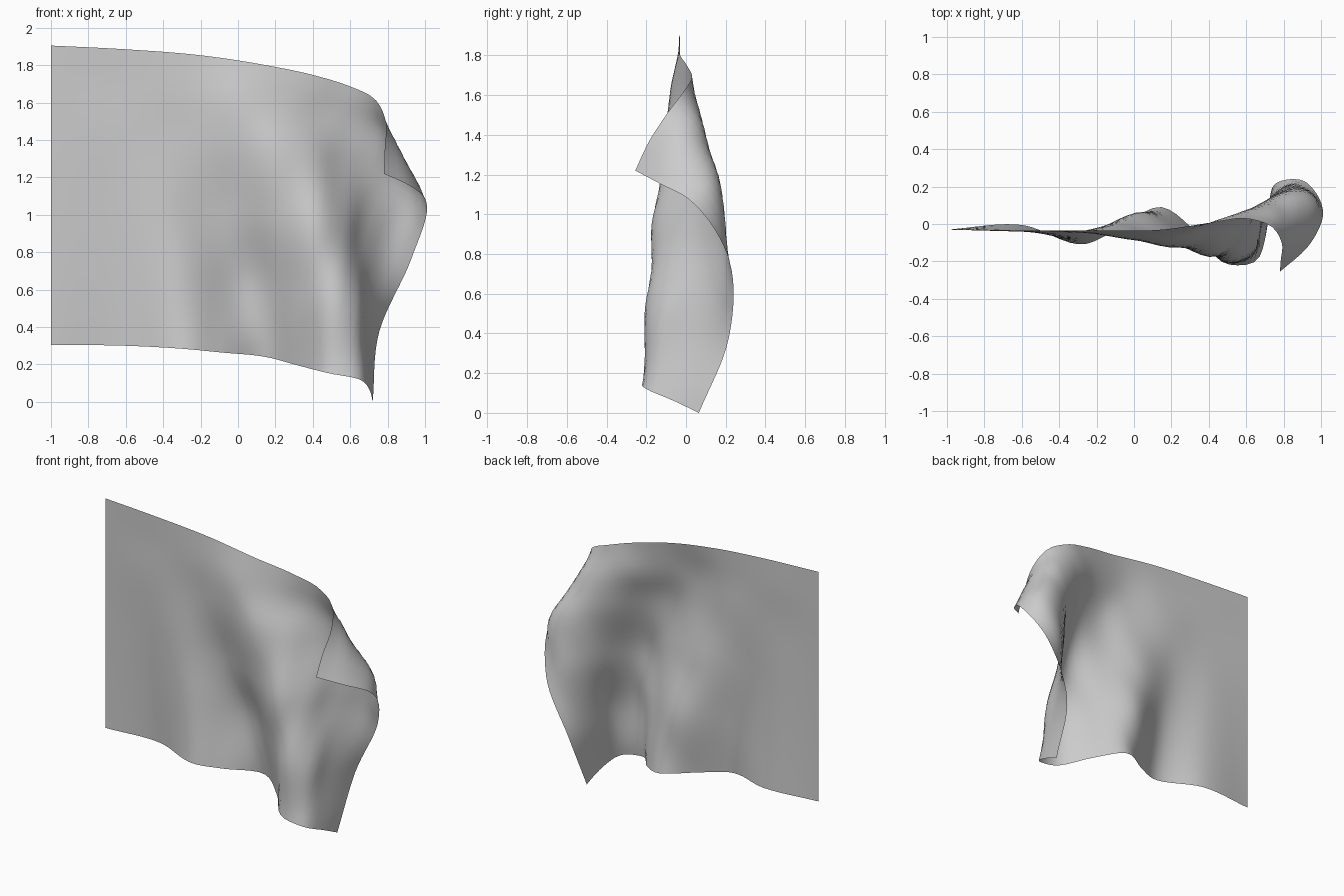
import bpy
import bmesh
from mathutils import Vector

COLUMNS, ROWS = 48, 32

default_cube = bpy.data.objects.get("Cube")
if default_cube:
    bpy.data.objects.remove(default_cube, do_unlink=True)


def spline_point(points, knots, t):
    """Smooth curve that passes each point at its knot value."""
    last = len(points) - 1
    index = max(i for i in range(last) if knots[i] <= t)

    def slope(i):
        if i in (0, last):
            a, b = (0, 1) if i == 0 else (last - 1, last)
            return (points[b] - points[a]) / (knots[b] - knots[a])
        before, after = knots[i] - knots[i - 1], knots[i + 1] - knots[i]
        return ((points[i] - points[i - 1]) / before * after
                + (points[i + 1] - points[i]) / after * before) / (before + after)

    span = knots[index + 1] - knots[index]
    s = (t - knots[index]) / span
    start, end = points[index], points[index + 1]
    return (start + (end - start) * s * s * (3 - 2 * s)
            + slope(index) * span * s * (1 - s) ** 2
            - slope(index + 1) * span * s * s * (1 - s))


def evenly_spaced(profile, count):
    """Resample a profile to points at equal distances along its length."""
    points = [Vector(p) for p in profile]
    knots = [0.0]
    for a, b in zip(points, points[1:]):
        knots.append(knots[-1] + (b - a).length)
    steps = 1000
    dense = [spline_point(points, knots, knots[-1] * i / steps) for i in range(steps + 1)]
    lengths = [0.0]
    for a, b in zip(dense, dense[1:]):
        lengths.append(lengths[-1] + (b - a).length)
    result, j = [], 0
    for i in range(count + 1):
        target = lengths[-1] * i / count
        while j < steps and lengths[j] < target - 1e-6:
            j += 1
        result.append(dense[j])
    return result


# Horizontal threads of the cloth, from the fixed edge to the free edge
bottom_hem = [(-1, -.03, .305), (-.6, -.005, .3), (-.25, -.105, .28), (-.1, -.035, .265),
              (.15, .09, .24), (.32, -.03, .195), (.5, -.215, .15), (.65, -.2, .12),
              (.705, -.06, .06), (.72, .065, 0)]
lower_thread = [(-1, -.03, .705), (-.65, -.02, .7), (-.32, -.075, .68), (.06, .06, .64),
                (.33, -.1, .58), (.53, -.205, .53), (.65, -.13, .49), (.685, 0, .45),
                (.725, .12, .41), (.755, .215, .375)]
middle_thread = [(-1, -.03, 1.1), (-.7, -.03, 1.09), (-.4, -.055, 1.06), (-.05, -.01, 1.02),
                 (.23, -.11, .98), (.43, -.172, .94), (.57, -.08, .91), (.67, .08, .88),
                 (.79, .19, .86), (.925, .22, .76)]
upper_thread = [(-1, -.03, 1.505), (-.6, -.04, 1.49), (-.25, -.045, 1.45), (0, -.085, 1.42),
                (.2, -.118, 1.38), (.4, -.07, 1.34), (.57, .05, 1.3), (.7, .12, 1.28),
                (.86, .145, 1.23), (.965, .1, 1.15), (1.005, .015, 1.075)]
curl_thread = [(-1, -.03, 1.705), (-.6, -.035, 1.69), (-.25, -.048, 1.655), (.06, -.08, 1.61),
               (.28, -.045, 1.56), (.5, .04, 1.52), (.65, .08, 1.48), (.75, .075, 1.455),
               (.83, .025, 1.4), (.9, -.055, 1.27), (.925, -.127, 1.152)]
top_hem = [(-1, -.03, 1.905), (-.6, -.035, 1.885), (-.2, -.035, 1.853), (.15, -.03, 1.8),
           (.43, .01, 1.74), (.59, .03, 1.69), (.73, -.01, 1.62), (.79, -.1, 1.5),
           (.785, -.19, 1.36), (.78, -.255, 1.22)]
threads = [evenly_spaced(profile, COLUMNS) for profile in
           (bottom_hem, lower_thread, middle_thread, upper_thread, curl_thread, top_hem)]
thread_heights = [0, .25, .5, .75, .875, 1]

# Loft the threads into one single-sided sheet, facing the front
bm = bmesh.new()
grid = []
for column in range(COLUMNS + 1):
    upright = [thread[column] for thread in threads]
    grid.append([bm.verts.new(spline_point(upright, thread_heights, row / ROWS))
                 for row in range(ROWS + 1)])
for left, right in zip(grid, grid[1:]):
    for row in range(ROWS):
        bm.faces.new((left[row], right[row], right[row + 1], left[row + 1]))
for face in bm.faces:
    face.smooth = True
mesh = bpy.data.meshes.new("flag_cloth")
bm.to_mesh(mesh)
bm.free()
flag = bpy.data.objects.new("flag_cloth", mesh)
bpy.context.collection.objects.link(flag)

# Plain grey cloth
grey = bpy.data.materials.new("plain_grey")
grey.use_nodes = True
colour = (0.6, 0.6, 0.6, 1)
grey.diffuse_color = colour
grey.node_tree.nodes["Principled BSDF"].inputs["Base Color"].default_value = colour
mesh.materials.append(grey)
